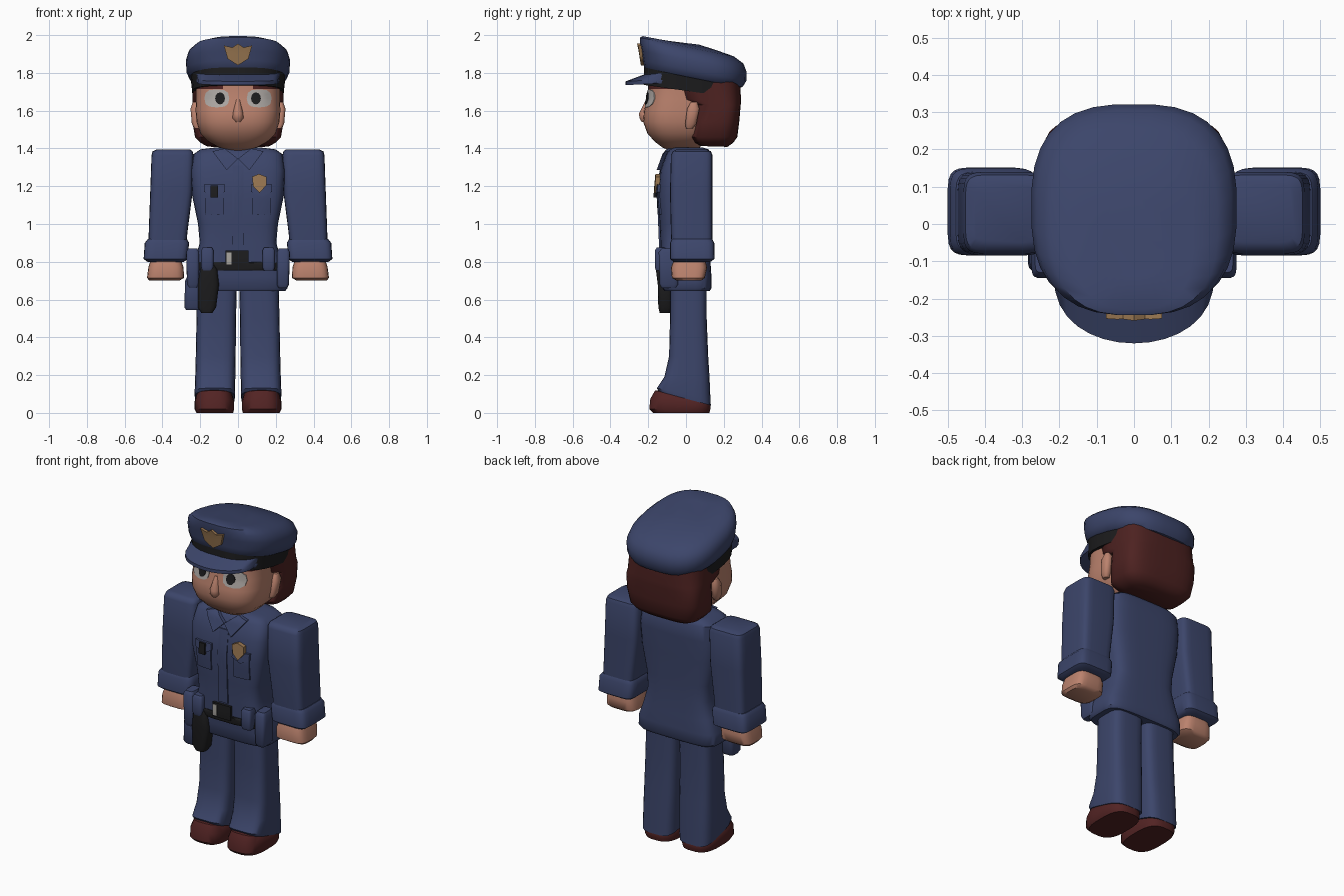
import bpy, bmesh, math
from mathutils import Vector
from mathutils.bvhtree import BVHTree


def material(name, r, g, b):
    m = bpy.data.materials.new(name)
    m.diffuse_color = (r, g, b, 1)
    return m


BLUE = material("uniform blue", 0.045, 0.06, 0.145)
SKIN = material("skin", 0.50, 0.225, 0.155)
HAIR = material("dark auburn hair", 0.075, 0.016, 0.015)
SHOE = material("oxblood leather", 0.085, 0.017, 0.017)
BLACK = material("black leather", 0.012, 0.012, 0.013)
GOLD = material("dull gold", 0.33, 0.19, 0.085)
EYE = material("eye grey", 0.42, 0.39, 0.37)
SILVER = material("buckle silver", 0.40, 0.38, 0.35)
trees = {}


def finish(name, bm, mat, angle=42):
    bmesh.ops.recalc_face_normals(bm, faces=bm.faces)
    trees[name] = BVHTree.FromBMesh(bm)
    me = bpy.data.meshes.new(name)
    bm.to_mesh(me)
    bm.free()
    ob = bpy.data.objects.new(name, me)
    bpy.context.collection.objects.link(ob)
    me.materials.append(mat)
    bpy.ops.object.select_all(action='DESELECT')
    ob.select_set(True)
    bpy.context.view_layer.objects.active = ob
    bpy.ops.object.shade_smooth_by_angle(angle=math.radians(angle))
    return ob


def skin_loops(bm, loops):
    for a, b in zip(loops, loops[1:]):
        for i in range(len(a)):
            j = (i + 1) % len(a)
            bm.faces.new((a[i], a[j], b[j], b[i]))


def loft(name, rings, mat, p=4, n=24, side=1):
    """Rounded-box rings (z, x0, x1, y0, y1[, slope of z along y])."""
    bm = bmesh.new()
    loops = []
    for z, x0, x1, y0, y1, *s in rings:
        slope = s[0] if s else 0
        loop = []
        for i in range(n):
            t = 2 * math.pi * (i + 0.5) / n
            c, d = math.cos(t), math.sin(t)
            x = (x0 + x1) / 2 + (x1 - x0) / 2 * math.copysign(abs(c) ** (2 / p), c)
            y = (y0 + y1) / 2 + (y1 - y0) / 2 * math.copysign(abs(d) ** (2 / p), d)
            loop.append(bm.verts.new((side * x, y, z + slope * y)))
        loops.append(loop)
    skin_loops(bm, loops)
    bm.faces.new(loops[0])
    bm.faces.new(loops[-1])
    return finish(name, bm, mat)


def sym(rings):
    """Rings (z, half width, y0, y1[, slope]) centred on x = 0."""
    return [(r[0], -r[1], r[1], *r[2:]) for r in rings]


def plate(name, outline, mat, target, t=0.006, side=1):
    """Thin plate whose front outline (x, z) is draped on the target's front."""
    pts = []
    for i, a in enumerate(outline):
        b = outline[(i + 1) % len(outline)]
        pts += [Vector(a).lerp(Vector(b), k / 3) for k in range(3)]
    mid = sum(pts, Vector((0, 0))) / len(pts)
    bm = bmesh.new()

    def drape(q, off):
        o = Vector((side * q.x, -1, q.y))
        hit = trees[target].ray_cast(o, Vector((0, 1, 0)))[0]
        if hit is None:
            hit = trees[target].find_nearest(Vector((o.x, -0.1, o.z)))[0]
        return bm.verts.new((o.x, hit.y - off, o.z))

    loops = [[drape(q, -0.01) for q in pts]]
    loops += [[drape(mid.lerp(q, f), t) for q in pts] for f in (1, 0.66, 0.33)]
    skin_loops(bm, loops)
    bm.faces.new(loops[-1])
    return finish(name, bm, mat)


def rect(x0, x1, z0, z1):
    return [(x0, z0), (x1, z0), (x1, z1), (x0, z1)]


def oval(x, z, rx, rz, p=2.0, n=12):
    out = []
    for i in range(n):
        c, d = math.cos(2 * math.pi * i / n), math.sin(2 * math.pi * i / n)
        out.append((x + rx * math.copysign(abs(c) ** (2 / p), c),
                    z + rz * math.copysign(abs(d) ** (2 / p), d)))
    return out


# Limbs, mirrored left and right
for side, word in ((1, "left"), (-1, "right")):
    loft(word + "_shoe", [(0, .025, .22, -.175, .125), (.02, .02, .23, -.195, .13),
                          (.055, .02, .23, -.19, .13, -.1), (.085, .03, .22, -.165, .12, -.2),
                          (.10, .05, .20, -.12, .10, -.2)], SHOE, 3, side=side)
    loft(word + "_trouser_leg", [(.075, .018, .227, -.145, .132, -.27), (.10, .015, .23, -.155, .13, -.2),
                                 (.19, .014, .227, -.115, .125), (.30, .012, .224, -.09, .118),
                                 (.50, .01, .22, -.085, .11), (.72, .005, .215, -.085, .11)], BLUE, 4, side=side)
    loft(word + "_sleeve", [(.86, .275, .475, -.075, .14), (.95, .268, .473, -.08, .14),
                            (1.17, .24, .465, -.085, .14), (1.365, .235, .458, -.08, .14),
                            (1.385, .24, .452, -.07, .132), (1.395, .255, .43, -.05, .11)], BLUE, 6, side=side)
    loft(word + "_cuff", [(.80, .285, .48, -.065, .13), (.815, .268, .5, -.085, .152),
                          (.90, .258, .494, -.085, .15), (.92, .27, .478, -.075, .14)], BLUE, 6, side=side)
    loft(word + "_hand", [(.70, .31, .47, -.05, .08), (.715, .285, .482, -.075, .10),
                          (.77, .288, .475, -.08, .112), (.82, .305, .46, -.06, .10)], SKIN, 4, side=side)

# Jacket and its front details
loft("jacket", sym([(.645, .25, -.115, .125), (.66, .262, -.125, .135), (.72, .26, -.13, .135),
                    (.80, .232, -.137, .13), (.90, .203, -.135, .125), (1.0, .212, -.14, .125),
                    (1.15, .243, -.148, .13), (1.28, .25, -.138, .135), (1.37, .235, -.105, .135),
                    (1.395, .20, -.085, .12), (1.405, .12, -.06, .09)]), BLUE, 4.5, 32)
plate("button_placket", rect(-.03, .03, .87, 1.31), BLUE, "jacket", .007)
for side, word in ((1, "left"), (-1, "right")):
    plate(word + "_pocket", rect(.075, .175, 1.05, 1.18), BLUE, "jacket", .008, side)
    plate(word + "_pocket_flap", [(.07, 1.17), (.125, 1.145), (.18, 1.17), (.18, 1.21), (.07, 1.21)],
          BLUE, "jacket", .014, side)
    plate(word + "_collar", [(.0, 1.345), (.06, 1.285), (.135, 1.385), (.07, 1.4)],
          BLUE, "jacket", .02, side)
    loft(word + "_front_pouch", [(.755, .135, .19, -.16, -.1), (.77, .13, .195, -.165, -.1),
                                 (.86, .13, .195, -.165, -.1), (.875, .137, .188, -.155, -.1)], BLUE, 5, 16, side)
    loft(word + "_side_pouch", [(.66, .215, .26, -.13, -.05), (.68, .205, .27, -.14, -.04),
                                (.85, .205, .275, -.145, -.04), (.87, .215, .265, -.13, -.05)], BLUE, 5, 16, side)
plate("chest_badge", [(.075, 1.25), (.11, 1.265), (.15, 1.25), (.15, 1.205), (.115, 1.165), (.08, 1.2)],
      GOLD, "jacket", .024)
plate("chest_radio", rect(-.145, -.105, 1.14, 1.205), BLACK, "jacket", .025)

# Belt and gear
plate("belt", rect(-.21, .22, .755, .80), BLACK, "jacket", .009)
plate("buckle", rect(-.065, .055, .775, .86), BLACK, "jacket", .016)
plate("buckle_trim", rect(-.062, -.035, .785, .85), SILVER, "jacket", .02)
loft("holster", [(.53, -.195, -.135, -.14, -.08), (.56, -.215, -.115, -.147, -.07),
                 (.68, -.215, -.10, -.15, -.07), (.76, -.2, -.11, -.16, -.08), (.79, -.185, -.13, -.155, -.1)],
     BLACK, 3.5, 16)
loft("hip_pouch", [(.545, -.275, -.2, -.12, -.05), (.56, -.285, -.19, -.13, -.04),
                   (.70, -.28, -.19, -.13, -.04), (.73, -.265, -.2, -.12, -.05)], BLUE, 4, 16)

# Head
loft("neck", sym([(1.35, .075, -.085, .07), (1.46, .085, -.09, .08)]), SKIN, 2.5, 16)
head = loft("head", sym([(1.39, .045, -.09, .03), (1.405, .10, -.125, .07), (1.435, .155, -.165, .11),
                         (1.48, .2, -.205, .14), (1.54, .22, -.227, .15), (1.60, .225, -.222, .15),
                         (1.66, .222, -.208, .15), (1.715, .222, -.202, .15), (1.78, .222, -.2, .15)]),
            SKIN, 2.8, 40)
# Fringe: upper head faces away from the middle of the brow
head.data.materials.append(HAIR)
for f in head.data.polygons:
    if f.center.z > 1.72 and abs(f.center.x) > .09:
        f.material_index = 1
loft("nose", sym([(1.54, .015, -.235, -.19), (1.56, .03, -.247, -.19), (1.585, .028, -.25, -.19),
                  (1.66, .012, -.212, -.18)]), SKIN, 2, 12)
loft("hair", sym([(1.415, .16, .08, .22, -.03), (1.43, .2, .04, .25), (1.46, .228, .015, .272),
                  (1.54, .242, .03, .282), (1.63, .243, .04, .29), (1.66, .242, -.05, .292),
                  (1.80, .238, -.10, .285, -.1)]), HAIR, 3.6, 32)
for side, word in ((1, "left"), (-1, "right")):
    plate(word + "_eye_white", oval(.112, 1.665, .066, .048, 2.8), EYE, "head", .004, side)
    plate(word + "_pupil", oval(.095, 1.665, .026, .032), BLACK, "head", .008, side)
    loft(word + "_ear", [(1.505, .2, .23, .0, .035), (1.53, .2, .245, -.005, .055),
                         (1.61, .2, .252, .005, .072), (1.645, .2, .24, .025, .06)], SKIN, 2.5, 12, side)

# Cap
loft("cap_band", sym([(1.705, .243, -.225, .288, -.14), (1.79, .252, -.222, .285, -.19)]), BLACK, 2.7, 32)
loft("cap_crown", sym([(1.775, .243, -.212, .275, -.2), (1.785, .258, -.222, .3, -.2),
                       (1.82, .273, -.228, .32, -.2), (1.87, .276, -.236, .322, -.2),
                       (1.91, .262, -.245, .305, -.2), (1.938, .225, -.245, .255, -.2),
                       (1.951, .16, -.23, .16, -.19), (1.958, .08, -.14, .07, -.12)]), BLUE, 2.7, 32)
plate("cap_badge", [(-.075, 1.945), (-.03, 1.935), (0, 1.955), (.03, 1.935), (.075, 1.945),
                    (.055, 1.875), (0, 1.84), (-.055, 1.875)], GOLD, "cap_crown", .016)

# Visor: curved strip closed into a thin shell
bm = bmesh.new()
loops = []
for i in range(17):
    t = math.pi * i / 16
    c, s = math.cos(t), math.sin(t) ** 0.8
    inner, outer = (.225 * c, -.09 - .11 * s), (.215 * c, -.13 - .19 * s)
    loops.append([bm.verts.new(v) for v in ((*inner, 1.80), (*outer, 1.765 - .01 * s),
                                            (*outer, 1.745 - .01 * s), (*inner, 1.765))])
skin_loops(bm, loops)
bm.faces.new(loops[0])
bm.faces.new(loops[-1])
finish("cap_visor", bm, BLUE)
